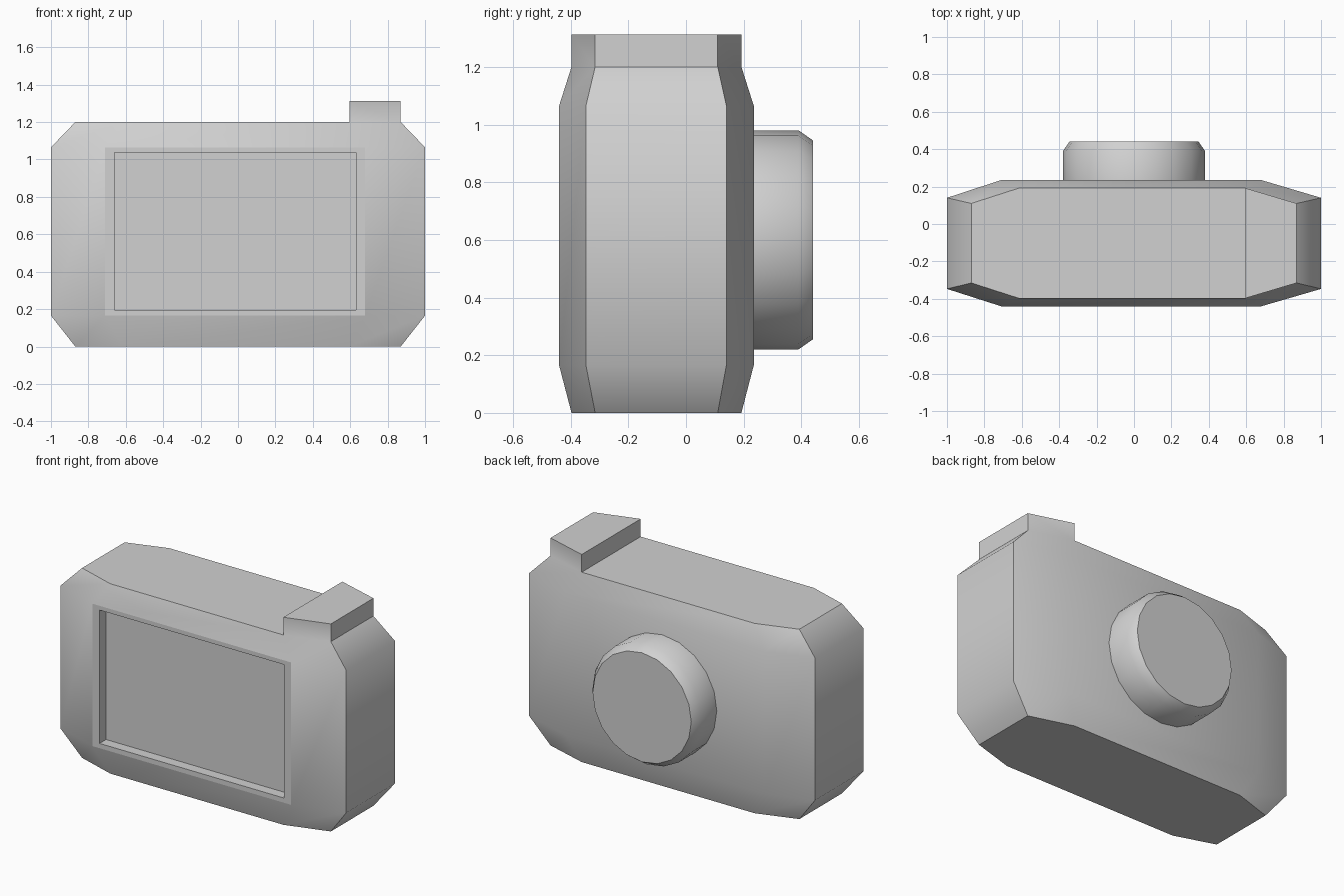
import bpy
import bmesh
import math
from mathutils import Vector, Matrix

cube = bpy.data.objects.get("Cube")
if cube:
    bpy.data.objects.remove(cube, do_unlink=True)

GREY = 0.64
grey = bpy.data.materials.new("plain grey")
grey.use_nodes = True
grey.diffuse_color = (GREY, GREY, GREY, 1)
grey.node_tree.nodes["Principled BSDF"].inputs["Base Color"].default_value = (GREY, GREY, GREY, 1)


def finish(bm, name, angle):
    """Turn a bmesh into a smooth-shaded object with sharp creases."""
    bmesh.ops.recalc_face_normals(bm, faces=bm.faces)
    mesh = bpy.data.meshes.new(name)
    bm.to_mesh(mesh)
    bm.free()
    mesh.materials.append(grey)
    obj = bpy.data.objects.new(name, mesh)
    bpy.context.collection.objects.link(obj)
    bpy.ops.object.select_all(action='DESELECT')
    obj.select_set(True)
    bpy.context.view_layer.objects.active = obj
    bpy.ops.object.shade_smooth_by_angle(angle=math.radians(angle))
    return obj


def ring(bm, z, left, right, end, front, back, end_front, end_back):
    """Eight-sided outline, starting at the front and running counter-clockwise."""
    outline = [(left, front), (right, front), (end, end_front), (end, end_back),
               (right, back), (left, back), (-end, end_back), (-end, end_front)]
    return [bm.verts.new((x, y, z)) for x, y in outline]


def extrude(bm, face, offset):
    moved = bmesh.ops.extrude_discrete_faces(bm, faces=[face])["faces"][0]
    bmesh.ops.translate(bm, verts=moved.verts, vec=Vector(offset))
    return moved


# Camera body: four stacked outlines, narrow at the bottom and top
narrow = (-0.615, 0.595, 0.87, -0.397, 0.192, -0.315, 0.11)
wide = (-0.71, 0.68, 1.0, -0.44, 0.235, -0.347, 0.14)
bm = bmesh.new()
levels = [(0, narrow), (0.165, wide), (1.065, wide), (1.2, narrow)]
rings = [ring(bm, z, *shape) for z, shape in levels]
front_face = None
for low, high in zip(rings, rings[1:]):
    for i in range(8):
        j = (i + 1) % 8
        face = bm.faces.new((low[i], low[j], high[j], high[i]))
        if i == 0 and low is rings[1]:
            front_face = face
bm.faces.new(reversed(rings[0]))
top = rings[-1]
bm.faces.new([top[i] for i in (0, 1, 4, 5, 6, 7)])
button_base = bm.faces.new(top[1:5])
bm.normal_update()

# Shutter button raised from one end of the top
end_edge = bm.edges.get((top[2], top[3]))
end_edge.smooth = False
extrude(bm, button_base, (0, 0, 0.112))

# Screen sunk into the front, leaving a flat bezel
bmesh.ops.inset_individual(bm, faces=[front_face], thickness=0.03)
for v in front_face.verts:
    v.co.x = 0.63 if v.co.x > 0 else -0.66
    v.co.z = 1.038 if v.co.z > 0.6 else 0.195
extrude(bm, front_face, (0, 0.065, 0))
body = finish(bm, "camera_body", 45)

# The bezel stays flat against the softly shaded bevels
for poly in body.data.polygons:
    if poly.normal.y < -0.999 and poly.center.y < -0.43:
        poly.use_smooth = False

# Lens barrel on the back with a tapered rim and flat cap
bm = bmesh.new()
SIDES = 20
profile = [(0.38, 0.2), (0.38, 0.39), (0.345, 0.44)]
loops = []
for radius, y in profile:
    loop = bmesh.ops.create_circle(bm, segments=SIDES, radius=radius,
                                   matrix=Matrix.Translation((0, y, 0.6)) @ Matrix.Rotation(math.pi / 2, 4, 'X'))
    loops.append(loop["verts"])
for a, b in zip(loops, loops[1:]):
    for i in range(SIDES):
        j = (i + 1) % SIDES
        bm.faces.new((a[i], a[j], b[j], b[i]))
bm.faces.new(loops[0])
bm.faces.new(loops[-1])
finish(bm, "lens_barrel", 42)
